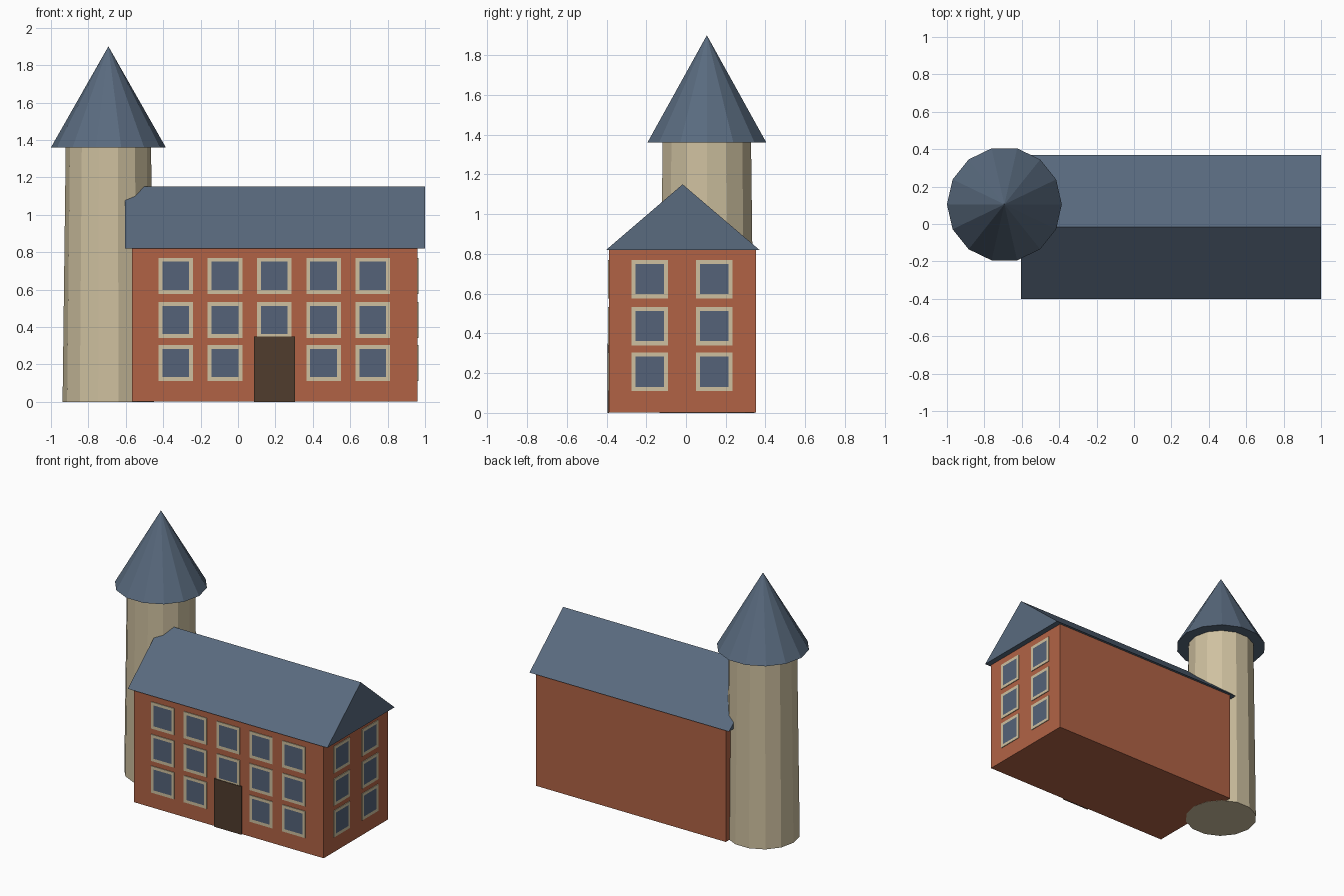
import bpy, bmesh, math
from mathutils import Matrix, Vector

cube = bpy.data.objects.get("Cube")
if cube:
    bpy.data.objects.remove(cube, do_unlink=True)


def material(name, rgb):
    m = bpy.data.materials.new(name)
    m.use_nodes = True
    m.diffuse_color = (*rgb, 1)
    m.node_tree.nodes["Principled BSDF"].inputs["Base Color"].default_value = (*rgb, 1)
    return m


brick = material("red brick", (0.44, 0.124, 0.06))
stone = material("cream stone", (0.62, 0.53, 0.35))
slate = material("blue slate", (0.10, 0.145, 0.21))
glass = material("window glass", (0.089, 0.124, 0.19))
wood = material("dark wood", (0.08, 0.045, 0.026))


def add_object(name, bm, *mats):
    bmesh.ops.recalc_face_normals(bm, faces=bm.faces)
    mesh = bpy.data.meshes.new(name)
    bm.to_mesh(mesh)
    bm.free()
    for m in mats:
        mesh.materials.append(m)
    obj = bpy.data.objects.new(name, mesh)
    bpy.context.collection.objects.link(obj)
    return obj


def box(lo, hi):
    bm = bmesh.new()
    lo, hi = Vector(lo), Vector(hi)
    bmesh.ops.create_cube(bm, size=1, matrix=Matrix.Translation((lo + hi) / 2)
                          @ Matrix.Diagonal((*(hi - lo), 1)))
    return bm


def window(name, x, y, z, turn=0):
    """Stone plate with the pane inset in its outer face."""
    w, h = 0.0925, 0.097
    bm = box((-w, -0.005, -h), (w, 0.003, h))
    bm.normal_update()
    front = min(bm.faces, key=lambda f: f.normal.y)
    bmesh.ops.inset_region(bm, faces=[front], thickness=0.03)
    front.material_index = 1
    obj = add_object(name, bm, stone, glass)
    obj.location = (x, y, z)
    obj.rotation_euler.z = turn


def cone(name, r1, r2, z1, z2, mat):
    bm = bmesh.new()
    bmesh.ops.create_cone(bm, cap_ends=True, segments=14, radius1=r1, radius2=r2,
                          depth=z2 - z1, matrix=Matrix.Translation((0, 0, (z1 + z2) / 2)))
    # put a corner exactly on the +x axis
    v = max(bm.verts, key=lambda p: p.co.x)
    bmesh.ops.rotate(bm, verts=bm.verts, matrix=Matrix.Rotation(-math.atan2(v.co.y, v.co.x), 3, 'Z'))
    obj = add_object(name, bm, mat)
    obj.location = (-0.693, 0.105, 0)


# House walls
FRONT, BACK, LEFT, RIGHT, EAVE = -0.387, 0.352, -0.567, 0.96, 0.82
add_object("house_walls", box((LEFT, FRONT, 0.001), (RIGHT, BACK, EAVE)), brick)

# Gabled roof, extruded from a triangle
bm = bmesh.new()
tri = [bm.verts.new((-0.605, y, z)) for y, z in ((-0.402, EAVE), (0.37, EAVE), (-0.017, 1.15))]
end = bm.faces.new(tri)
new = bmesh.ops.extrude_face_region(bm, geom=[end])["geom"]
bmesh.ops.translate(bm, vec=(1.605, 0, 0),
                    verts=[g for g in new if isinstance(g, bmesh.types.BMVert)])
add_object("house_roof", bm, slate)

# Round corner tower
cone("tower_wall", 0.245, 0.228, 0, 1.365, stone)
cone("tower_roof", 0.307, 0, 1.36, 1.90, slate)

# Windows, with the door in place of the lowest middle one
for row, z in enumerate((0.207, 0.437, 0.673)):
    for col in range(5):
        if (row, col) != (0, 2):
            window(f"front_window_{row}_{col}", -0.333 + 0.2635 * col, FRONT, z)
    for col, y in enumerate((-0.182, 0.142)):
        window(f"side_window_{row}_{col}", RIGHT, y, z, math.pi / 2)

add_object("front_door", box((0.085, FRONT - 0.009, 0), (0.305, FRONT, 0.35)), wood)
